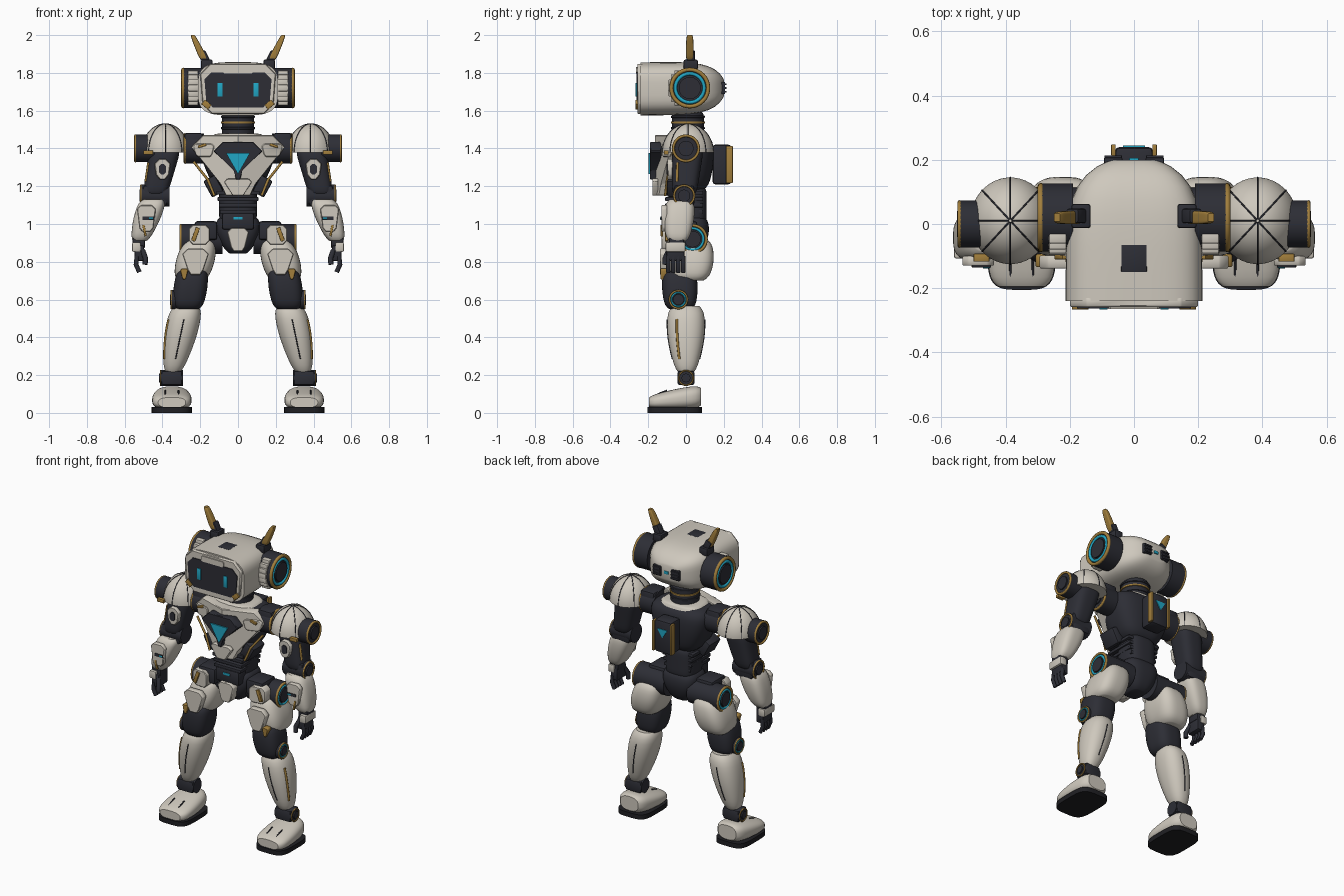
import bpy, bmesh, math
from mathutils import Matrix, Vector

if "Cube" in bpy.data.objects:
    bpy.data.objects.remove(bpy.data.objects["Cube"])


def material(name, *rgb):
    made = bpy.data.materials.new(name)
    made.use_nodes = True
    made.diffuse_color = (*rgb, 1)
    made.node_tree.nodes["Principled BSDF"].inputs["Base Color"].default_value = (*rgb, 1)
    return made


WHITE = material("warm_white", .62, .58, .51)
DARK = material("charcoal", .026, .027, .036)
GOLD = material("gold", .36, .21, .045)
CYAN = material("cyan", .015, .38, .55)
BLACK = material("sole_black", .014, .014, .017)

# Joint positions on the left side; every off-centre part is mirrored
EAR = Vector((.29, .02, 1.72))
SHOULDER = Vector((.385, .01, 1.4))
ELBOW = Vector((.44, -.01, 1.15))
WRIST = Vector((.525, -.05, .9))
HIP = Vector((.2, .03, .92))
KNEE = Vector((.26, -.04, .6))
ANKLE = Vector((.35, 0, .185))


def finish(name, mat, bm, mirror):
    bmesh.ops.recalc_face_normals(bm, faces=bm.faces)
    mesh = bpy.data.meshes.new(name)
    bm.to_mesh(mesh)
    bm.free()
    mesh.materials.append(mat)
    part = bpy.data.objects.new(name, mesh)
    bpy.context.collection.objects.link(part)
    if mirror:
        part.modifiers.new("Mirror", "MIRROR").use_mirror_merge = False


def rounded(t):
    return 1 - abs(2 * t - 1) ** 8 / 4


def straight(t):
    return 1


def limb(name, mat, start, end, size, end_size=None, swell=0, square=3, axis="z", shape=rounded):
    """Skin a superellipse from start to end; returns its surface as a function."""
    start, end, size = Vector(start), Vector(end), Vector(size)
    end_size = Vector(end_size or size)

    def surface(t, angle):
        radius = size.lerp(end_size, t) * shape(t) * (1 + swell * math.sin(math.pi * t))
        c, s = math.cos(angle), math.sin(angle)
        offset = [radius.x * math.copysign(abs(c) ** (2 / square), c),
                  radius.y * math.copysign(abs(s) ** (2 / square), s)]
        offset.insert("xyz".index(axis), 0)
        return start.lerp(end, t) + Vector(offset)

    bm = bmesh.new()
    steps, sides = 14, 40
    rings = []
    for i in range(steps + 1):
        t = (1 - math.cos(math.pi * i / steps)) / 2
        rings.append([bm.verts.new(surface(t, math.tau * (k + .5) / sides)) for k in range(sides)])
    for a, b in zip(rings, rings[1:]):
        for k in range(sides):
            bm.faces.new((a[k - 1], a[k], b[k], b[k - 1]))
    bm.faces.new(rings[0])
    bm.faces.new(rings[-1])
    finish(name, mat, bm, start.x > 0)
    return surface


def box(name, mat, at, size, tilt=0):
    bm = bmesh.new()
    place = Matrix.Translation(at) @ Matrix.Rotation(tilt, 4, "Y") @ Matrix.Diagonal((*size, 1))
    bmesh.ops.create_cube(bm, size=1, matrix=place)
    bmesh.ops.bevel(bm, geom=bm.edges[:], offset=min(size) * .15, segments=2, profile=.5, affect="EDGES")
    finish(name, mat, bm, at[0] > 0)


def plate(name, mat, at, size, thick=.008, corner=.4, taper=1, slope=0):
    """Front-facing chamfered plate, narrowed below by taper, swept back by slope."""
    bm = bmesh.new()
    x, y, z = at
    w, h = size[0] / 2, size[1] / 2
    cut = corner * min(w, h)
    half = [(w - cut, h), (w, h - cut), (w * taper, cut - h), ((w - cut) * taper, -h)]
    outline = half + [(-u, v) for u, v in reversed(half)]
    front, back = [[bm.verts.new((x + u, y + depth, z + v)) for u, v in outline] for depth in (0, thick)]
    bm.faces.new(front)
    bm.faces.new(back)
    for k in range(len(front)):
        bm.faces.new((front[k - 1], front[k], back[k], back[k - 1]))
    if thick > .01:
        bmesh.ops.bevel(bm, geom=bm.edges[:], offset=.004, segments=1, affect="EDGES")
    bmesh.ops.bisect_plane(bm, geom=bm.verts[:] + bm.edges[:] + bm.faces[:], plane_co=(0, 0, 0), plane_no=(1, 0, 0))
    for vert in bm.verts:
        vert.co.y += slope * abs(vert.co.x)
    finish(name, mat, bm, x > 0)


def tube(name, mat, points, radius, cyclic=False):
    for side, sign in (("left", 1), ("right", -1)):
        curve = bpy.data.curves.new(name, "CURVE")
        curve.dimensions = "3D"
        curve.bevel_depth, curve.bevel_resolution, curve.use_fill_caps = radius, 2, True
        spline = curve.splines.new("POLY")
        spline.points.add(len(points) - 1)
        for point, (x, y, z) in zip(spline.points, points):
            point.co = (sign * x, y, z, 1)
        spline.use_cyclic_u = cyclic
        curve.materials.append(mat)
        bpy.context.collection.objects.link(bpy.data.objects.new(side + "_" + name, curve))


def around(at, radius, angle):
    return Vector(at) + radius * Vector((0, math.cos(angle), math.sin(angle)))


def joint(name, at, radius, width, light=False):
    """Round sideways joint with a gold rim; at is the middle of its outer face."""
    at = Vector(at)
    inward = Vector((width, 0, 0))
    lip = Vector((.008, 0, 0))
    turn = [math.tau * k / 32 for k in range(32)]
    limb(name, DARK, at - inward, at, (radius, radius), square=2, axis="x", shape=straight)
    limb(name + "_hub", DARK, at - lip, at + lip, (radius * .55, radius * .55), square=2, axis="x", shape=straight)
    tube(name + "_gold_rim", GOLD, [around(at, radius * .92, a) for a in turn], radius * .1, True)
    if light:
        tube(name + "_light_ring", CYAN, [around(at, radius * .72, a) for a in turn], radius * .09, True)


# Head shell, face frame, visor and eyes
limb("head_shell", WHITE, (0, -.24, 1.715), (0, .2, 1.72), (.213, .141), square=3.6, axis="y",
     shape=lambda t: math.sqrt(1 - .9 * t ** 5))
plate("face_frame", WHITE, (0, -.258, 1.715), (.4, .265), thick=.03, taper=.94)
plate("visor", DARK, (0, -.263, 1.71), (.355, .185), taper=.95)
plate("brow_plate", WHITE, (0, -.265, 1.815), (.16, .035))
box("eye", CYAN, (.095, -.263, 1.71), (.026, .008, .072))
box("cheek_accent", GOLD, (.167, -.26, 1.632), (.045, .014, .03), tilt=-.7)
box("crown_panel", DARK, (0, -.107, 1.852), (.08, .085, .012))
box("rear_vent", DARK, (.065, .19, EAR.z), (.058, .035, .065))
for step in (-1, 0, 1):
    box("rear_vent_fin", DARK, (.065, .208, EAR.z + step / 50), (.054, .012, .01))
box("rear_light", CYAN, (0, .2, EAR.z), (.03, .012, .018))

# Ear cups and antennae
joint("ear_cup", EAR, radius=.106, width=.1, light=True)
for step in range(-3, 4):
    spot = around(EAR, .098, math.pi + step * .29)
    box("ear_guard", WHITE, (.238, spot.y, spot.z), (.055, .036, .036))
box("antenna_base", DARK, (.165, .025, 1.845), (.06, .075, .05))
box("antenna_socket", DARK, (.178, .025, 1.88), (.042, .045, .07), tilt=.45)
limb("antenna_blade", GOLD, (.18, .02, 1.87), (.24, .02, 2), (.021, .02), (.013, .017), swell=.1, square=5)

# Neck and collar
limb("neck", DARK, (0, .01, 1.44), (0, .01, 1.6), (.085, .085), square=2)
for name, mat, height in (("lower", DARK, 1.5), ("gold", GOLD, 1.53), ("upper", DARK, 1.56)):
    limb(name + "_neck_band", mat, (0, .01, height), (0, .01, height + .015), (.09, .09), square=2)
limb("collar", WHITE, (0, .01, 1.44), (0, .01, 1.48), (.16, .12), (.12, .1))

# Torso
limb("torso", DARK, (0, .01, 1.465), (0, .015, 1.18), (.2, .13), (.12, .1), swell=.15)
limb("waist", DARK, (0, .02, 1.2), (0, .02, 1), (.1, .09))
plate("chest_plate", WHITE, (0, -.165, 1.31), (.5, .32), thick=.07, taper=.35, slope=.35)
plate("chest_core", DARK, (0, -.19, 1.335), (.26, .2), thick=.06, corner=.5, taper=.15)
plate("chest_light", CYAN, (0, -.198, 1.32), (.125, .11), corner=.02, taper=.02)
plate("sternum_plate", WHITE, (0, -.178, 1.195), (.15, .09), thick=.03, taper=.5)
plate("upper_chest_panel", WHITE, (.18, -.175, 1.39), (.11, .07), thick=.02, taper=.8, slope=.35)
box("chest_gold_accent", GOLD, (.19, -.112, 1.415), (.045, .014, .014), tilt=.3)
tube("chest_gold_trim", GOLD, [(.235, -.08, 1.33), (.16, -.1, 1.235), (.125, -.11, 1.15)], .007)
box("rib_block", DARK, (.13, -.04, 1.2), (.07, .12, .1), tilt=.5)
for step in range(4):
    box("waist_rib", DARK, (0, -.01, 1.065 + step / 30), (.19 + step / 80, .2, .02))
box("belt_block", DARK, (0, -.06, 1.015), (.17, .11, .09))
box("belt_light", CYAN, (0, -.116, 1.03), (.05, .008, .014))

# Backpack
box("backpack", DARK, (0, .19, 1.315), (.12, .1, .21))
box("backpack_rail", GOLD, (.064, .23, 1.315), (.014, .035, .195))
plate("backpack_light", CYAN, (0, .236, 1.34), (.07, .055), corner=.02, taper=.02)

# Shoulders
box("shoulder_block", DARK, (.235, 0, 1.425), (.1, .13, .115))
joint("shoulder_axle", (.28, 0, SHOULDER.z), radius=.08, width=.1)
pauldron = limb("pauldron", WHITE, (SHOULDER.x, .01, 1.378), (SHOULDER.x, .01, 1.53), (.125, .135), square=2,
                shape=lambda t: math.sqrt(1.001 - t * t))
quarter = [math.sin(math.pi * step / 24) for step in range(13)]
for step in range(8):
    tube("pauldron_seam", DARK, [pauldron(t, step * math.pi / 4) for t in quarter], .0025)
joint("shoulder_cap", (.543, 0, SHOULDER.z), radius=.073, width=.1)
box("pauldron_gold_clip", GOLD, (.475, -.105, 1.378), (.05, .025, .022))

# Arms
upper_arm = limb("upper_arm", DARK, SHOULDER, ELBOW, (.085, .085), (.065, .065))
tube("upper_arm_gold_line", GOLD, [upper_arm(t / 10, -.5) for t in range(3, 8)], .007)
plate("upper_arm_plate", WHITE, (.4, -.097, 1.29), (.085, .11), thick=.035, corner=.6, taper=.8)
plate("upper_arm_slot", DARK, (.4, -.102, 1.29), (.035, .055), corner=.6)
joint("elbow", (.513, -.01, ELBOW.z), radius=.058, width=.15)
box("elbow_guard", DARK, ELBOW, (.13, .11, .11))
limb("forearm", WHITE, (.45, -.03, 1.13), (.52, -.045, .91), (.07, .073), (.047, .058), swell=.2)
plate("forearm_plate", WHITE, (.485, -.13, 1.03), (.1, .14), thick=.03, taper=.75)
box("forearm_dash", DARK, (.475, -.131, 1.03), (.06, .008, .018))
box("forearm_light", CYAN, (.46, -.135, 1.03), (.022, .006, .01))
box("forearm_gold", GOLD, (.495, -.128, .965), (.012, .012, .06), tilt=.2)
box("wrist", DARK, WRIST, (.065, .08, .06))
box("hand_guard", WHITE, (.538, -.055, .878), (.045, .105, .05))
box("palm", DARK, (.522, -.055, .845), (.05, .095, .08))
for step in range(4):
    y = step / 38 - .094
    tube("finger", DARK, [(.535, y, .83), (.54, y, .785), (.522, y, .745)], .0125)
tube("thumb", DARK, [(.505, -.09, .86), (.49, -.11, .82), (.492, -.112, .785)], .014)

# Pelvis and hips
limb("pelvis", DARK, (0, .02, 1.04), (0, .01, .845), (.11, .09), (.06, .07), swell=.3)
plate("pelvis_plate", WHITE, (0, -.13, .917), (.115, .125), thick=.06, taper=.65)
joint("hip", (.303, .035, HIP.z), radius=.079, width=.22, light=True)
box("hip_block", DARK, (.17, -.01, .965), (.12, .14, .1))
plate("hip_plate", WHITE, (.205, -.125, .943), (.11, .105), thick=.06, slope=.12)
box("hip_gold", GOLD, (.225, -.103, .945), (.022, .014, .075), tilt=-.35)

# Legs
limb("thigh", WHITE, HIP, (.25, .015, .7), (.08, .1), (.085, .1), swell=.24)
plate("thigh_plate", WHITE, (.225, -.138, .8), (.14, .14), thick=.04, taper=.6)
plate("thigh_gold", GOLD, (.285, -.134, .735), (.045, .06), thick=.04, taper=.4)
limb("knee", DARK, (.24, -.035, .76), (.265, -.03, .55), (.08, .085), (.075, .078), swell=.15)
joint("knee_cap", (.353, KNEE.y, KNEE.z), radius=.051, width=.07, light=True)
shin = limb("shin", WHITE, (.272, 0, .565), (.345, 0, .215), (.083, .094), (.05, .055), swell=.26, square=2.3)
length = [step / 10 for step in range(2, 9)]
tube("shin_gold_line", GOLD, [shin(t, -.45) for t in length], .007)
for name, angle in (("front", -math.pi / 2), ("back", math.pi / 2)):
    tube("shin_seam_" + name, DARK, [shin(t, angle) for t in length], .003)
box("ankle", DARK, ANKLE, (.11, .09, .075))
joint("ankle_joint", (.41, 0, ANKLE.z), radius=.042, width=.12)

# Feet
limb("foot", WHITE, (ANKLE.x, -.195, .055), (ANKLE.x, .08, .086), (.097, .036), (.085, .06), swell=.14, square=2.6,
     axis="y")
limb("sole", BLACK, (ANKLE.x, -.06, 0), (ANKLE.x, -.06, .03), (.107, .145), square=4, shape=straight)
for x in (.315, .385):
    tube("toe_slot", DARK, [(x, -.18, .085), (x, -.13, .108), (x, -.1, .119)], .004)

# Smooth shading with sharp edges kept
bpy.ops.object.select_all(action="DESELECT")
for part in bpy.context.collection.objects:
    if part.type == "MESH":
        part.select_set(True)
        bpy.context.view_layer.objects.active = part
bpy.ops.object.shade_smooth_by_angle(angle=math.radians(35))
